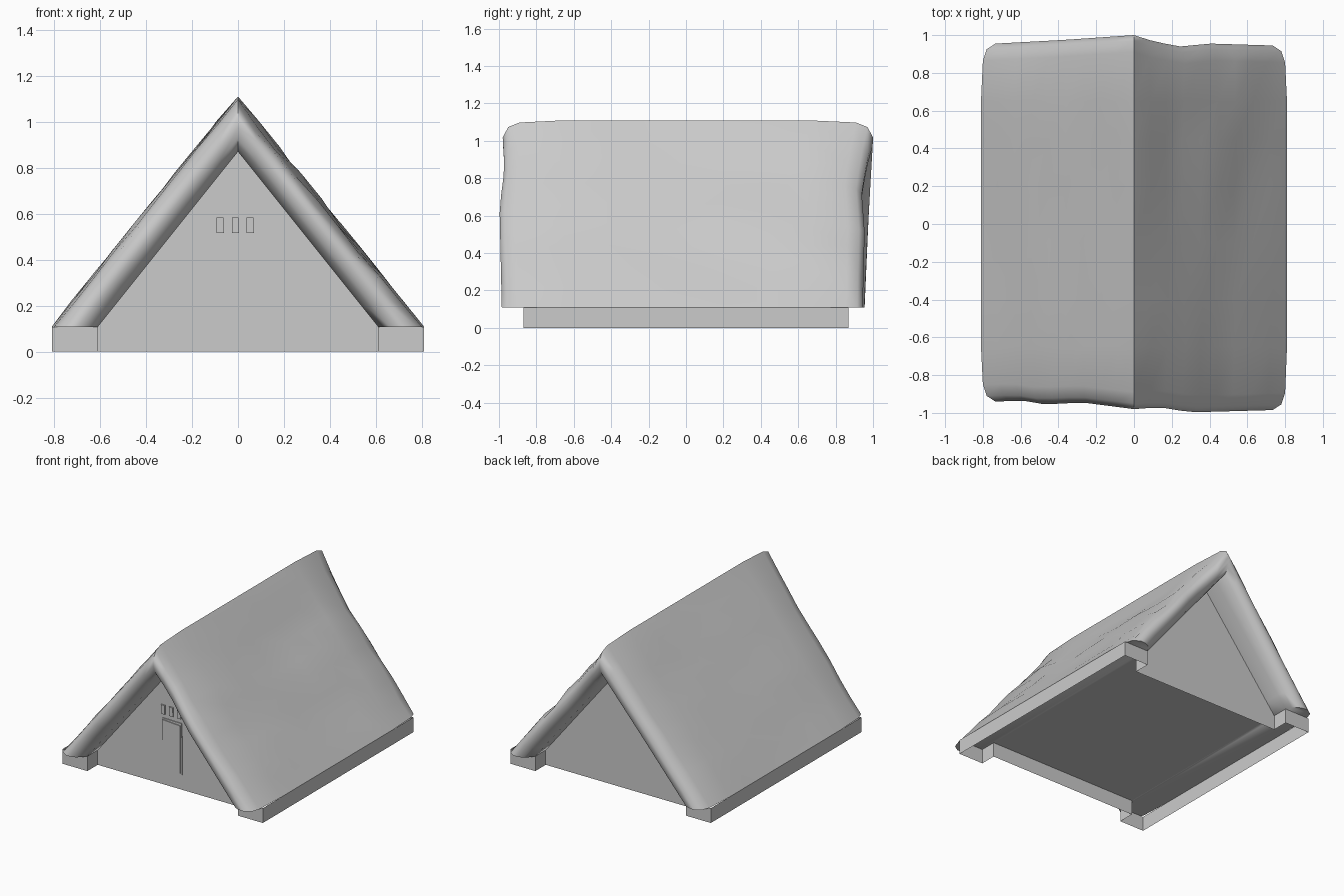
import bpy, bmesh, math, random
from mathutils import Vector

if "Cube" in bpy.data.objects:
    bpy.data.objects.remove(bpy.data.objects["Cube"])

random.seed(4)
EAVE = 0.108


def make(name, bm):
    bmesh.ops.recalc_face_normals(bm, faces=bm.faces)
    me = bpy.data.meshes.new(name)
    bm.to_mesh(me)
    bm.free()
    ob = bpy.data.objects.new(name, me)
    bpy.context.collection.objects.link(ob)
    return ob


def face(bm, pts):
    return bm.faces.new([bm.verts.new(p) for p in pts])


def lookup(table, x):
    for (x0, a), (x1, b) in zip(table, table[1:]):
        if x <= x1:
            return a + (b - a) * (x - x0) / (x1 - x0)
    return table[-1][1]


# Ragged overhang of the thatch along x, front and back
front_reach = [(-.81, .94), (-.65, .935), (-.52, .955), (-.3, .945), (0, .98),
               (.15, .97), (.33, .997), (.81, .985)]
back_reach = [(-.81, .955), (-.4, .975), (0, 1.0), (.12, .965), (.27, .94),
              (.45, .955), (.81, .945)]
# Rounded end of the thatch: (depth from outer surface, setback from reach)
roll = [(.9, .045), (.75, .014), (.57, .002), (.38, 0), (.15, .03), (.05, .09)]

# Thatched roof: rounded section swept from eave to ridge to eave
bm = bmesh.new()
N = 9
rows = []
for i in range(-N, N + 1):
    s = i / N
    side = 1 if s > 0 else -1
    outer = Vector((.81 * s, 0, EAVE + 1.002 * (1 - abs(s))))
    inner = Vector((.61 * s, 0, EAVE + .762 * (1 - abs(s))))
    fr, br = lookup(front_reach, outer.x), lookup(back_reach, outer.x)
    section = [(-.75, 1), (-.87, 1)]
    section += [(-(fr - o), d) for d, o in roll]
    section += [(y, 0) for y in (-.65, -.4, -.1, .2, .45, .65)]
    section += [(br - o, d) for d, o in reversed(roll)]
    section += [(.87, 1), (.75, 1)]
    row = []
    for y, d in section:
        p = outer.lerp(inner, d)
        p.y = y
        if d < .2 and 0 < abs(i) < N:
            # soft dents, rougher on the right slope
            amount = random.uniform(-.016, .004) if side > 0 else random.uniform(-.003, .006)
            p += Vector((side * .78, 0, .63)) * amount
        row.append(bm.verts.new(p))
    rows.append(row)
for a, b in zip(rows, rows[1:]):
    for j in range(len(a) - 1):
        bm.faces.new((a[j], a[j + 1], b[j + 1], b[j]))
bm.faces.new(rows[0])
bm.faces.new(rows[-1])
roof = make("thatched_roof", bm)
bpy.context.view_layer.objects.active = roof
roof.select_set(True)
bpy.ops.object.shade_smooth_by_angle(angle=math.radians(58))

# Foundation skirt, open underneath, with side blocks projecting past the walls
bm = bmesh.new()
quarter = [(.81, .87), (.61, .87), (.61, .75)]
plan = quarter + [(-x, y) for x, y in reversed(quarter)]
plan += [(-x, -y) for x, y in plan]
low = [bm.verts.new((x, y, 0)) for x, y in plan]
top = [bm.verts.new((x, y, EAVE)) for x, y in plan]
for i in range(len(plan)):
    j = (i + 1) % len(plan)
    bm.faces.new((low[i], low[j], top[j], top[i]))
make("foundation", bm)

# Floor, closing the underside
bm = bmesh.new()
f = face(bm, [(-.61, -.75, EAVE), (-.61, .75, EAVE), (.61, .75, EAVE), (.61, -.75, EAVE)])
make("floor", bm)

# Triangular end walls
for name, y in (("front_gable", -.75), ("back_gable", .75)):
    bm = bmesh.new()
    pts = [(-.61, y, EAVE), (.61, y, EAVE), (0, y, .87)]
    face(bm, pts if y < 0 else pts[::-1])
    make(name, bm)


# Shallow panels on the front wall
def panel(name, pts, depth):
    bm = bmesh.new()
    f = face(bm, [(x, -.75, z) for x, z in pts])
    out = bmesh.ops.extrude_face_region(bm, geom=[f])["geom"]
    bmesh.ops.translate(bm, vec=(0, -depth, 0),
                        verts=[v for v in out if isinstance(v, bmesh.types.BMVert)])
    make(name, bm)


panel("door_frame", [(-.09, .11), (.077, .11), (.073, .485), (-.086, .488)], .006)
panel("door", [(-.083, .117), (.064, .12), (.066, .468), (-.08, .478)], .012)
for i, x in enumerate((-.077, -.011, .053)):
    panel(f"window_{i + 1}", [(x - .016, .517), (x + .016, .517),
                              (x + .014, .583), (x - .016, .583)], .01)
